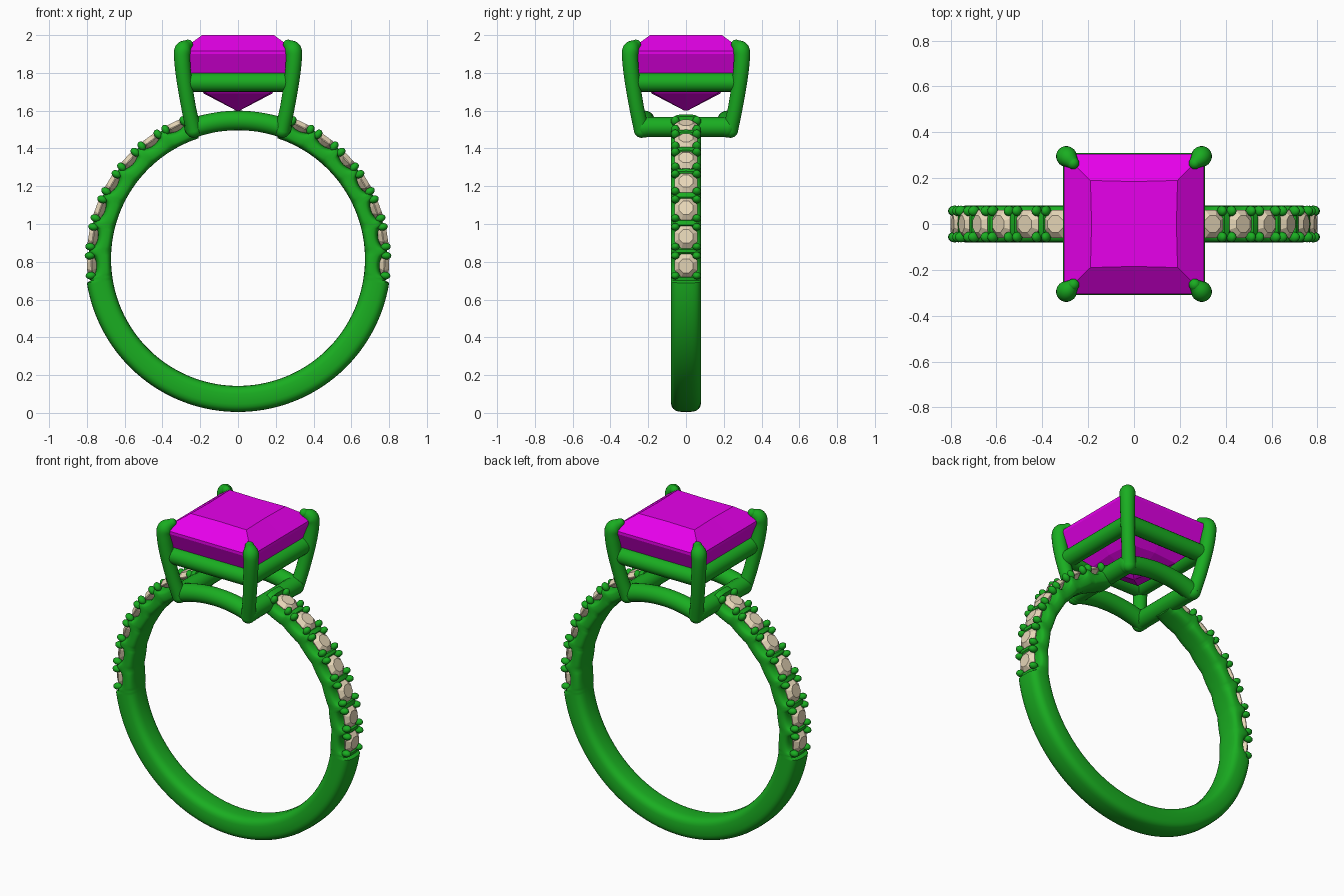
import bpy, bmesh, math
from mathutils import Vector, Matrix

if "Cube" in bpy.data.objects:
    bpy.data.objects.remove(bpy.data.objects["Cube"])

CZ = 0.815                      # height of the ring centre
STONES = [math.radians(-2.6 + 11.2 * i) for i in range(7)]


def material(name, rgb):
    m = bpy.data.materials.new(name)
    m.diffuse_color = (*rgb, 1)
    m.use_nodes = True
    m.node_tree.nodes["Principled BSDF"].inputs["Base Color"].default_value = m.diffuse_color
    return m


METAL = material("green_metal", (0.01, 0.42, 0.015))
GEM = material("magenta_gem", (0.80, 0.0, 0.83))
PALE = material("pale_stone", (0.80, 0.68, 0.48))


def finish(bm, name, mat, smooth=None):
    bmesh.ops.recalc_face_normals(bm, faces=bm.faces)
    me = bpy.data.meshes.new(name)
    bm.to_mesh(me)
    bm.free()
    ob = bpy.data.objects.new(name, me)
    bpy.context.collection.objects.link(ob)
    me.materials.append(mat)
    if smooth:
        bpy.ops.object.select_all(action='DESELECT')
        ob.select_set(True)
        bpy.context.view_layer.objects.active = ob
        bpy.ops.object.shade_smooth_by_angle(angle=math.radians(smooth))
    return ob


def loft(bm, rings):
    """Skin a list of point rings and cap both ends."""
    vs = [[bm.verts.new(p) for p in r] for r in rings]
    n = len(vs[0])
    for a, b in zip(vs, vs[1:]):
        for i in range(n):
            j = (i + 1) % n
            bm.faces.new((a[i], a[j], b[j], b[i]))
    bm.faces.new(vs[0])
    bm.faces.new(vs[-1])


def tube(bm, pts, n=20):
    """Round bar through (x, y, z, radius) points, with ball ends."""
    ps = [Vector(p[:3]) for p in pts]
    rings = []
    for i, p in enumerate(ps):
        t = (ps[min(i + 1, len(ps) - 1)] - ps[max(i - 1, 0)]).normalized()
        u = t.cross(Vector((1, -1, 0.01))).normalized()
        v = t.cross(u)
        rings.append([p + pts[i][3] * (u * math.cos(k) + v * math.sin(k))
                      for k in (2 * math.pi * j / n for j in range(n))])
    loft(bm, rings)
    for i in (0, -1):
        bmesh.ops.create_uvsphere(bm, u_segments=n, v_segments=12, radius=pts[i][3],
                                  matrix=Matrix.Translation(ps[i]))


def spline(pts, steps=6):
    """Catmull-Rom smoothing of 4-value points."""
    q = [Vector(p) for p in pts]
    q = [2 * q[0] - q[1]] + q + [2 * q[-1] - q[-2]]
    out = []
    for a, b, c, d in zip(q, q[1:], q[2:], q[3:]):
        for k in range(steps):
            t = k / steps
            out.append(0.5 * (2 * b + (c - a) * t + (2 * a - 5 * b + 4 * c - d) * t * t
                              + (3 * b - a - 3 * c + d) * t ** 3))
    return [tuple(v) for v in out] + [tuple(pts[-1])]


# Band: rounded section, scalloped around each small stone, open under the seat
def outer_radius(a):
    if math.cos(a) < 0:
        a = math.pi - a
    a = (a + math.pi) % (2 * math.pi) - math.pi
    if a < math.radians(-8.6):
        return 0.81
    s = min(abs(a - c) for c in STONES) * 0.78
    if s < 0.062:
        return 0.79 - 0.04 * math.sqrt(1 - (s / 0.062) ** 2)
    return 0.805 if a > STONES[-1] else 0.79


def section(a):
    ro, ri, pts = outer_radius(a), 0.672, []
    for k in range(28):
        c, s = math.cos(2 * math.pi * k / 28), math.sin(2 * math.pi * k / 28)
        e = 2 / 3.2
        y = 0.08 * math.copysign(abs(c) ** e, c)
        r = (ro + ri) / 2 + (ro - ri) / 2 * math.copysign(abs(s) ** e, s)
        pts.append((r * math.cos(a), y, CZ + r * math.sin(a)))
    return pts


bm = bmesh.new()
loft(bm, [section(math.radians(72 - 324 * i / 540)) for i in range(541)])
finish(bm, "band", METAL, 40)

# Small stones and the beads that hold them
stones, beads = bmesh.new(), bmesh.new()
for c in STONES:
    for a in (c, math.pi - c):
        out = Vector((math.cos(a), 0, math.sin(a)))
        tan = Vector((-out.z, 0, out.x))
        side = Vector((0, 1, 0))
        mid = Vector((0, 0, CZ))
        loft(stones, [[mid + out * h + r * (tan * math.cos(k) + side * math.sin(k))
                       for k in (math.pi * (j + 0.5) / 4 for j in range(8))]
                      for r, h in ((0.04, 0.80), (0.066, 0.778), (0.066, 0.773), (0.012, 0.735))])
        for st in (-1, 1):
            for sy in (-1, 1):
                p = mid + out * 0.783 + tan * 0.053 * st + side * 0.057 * sy
                rot = Matrix((tan, side, out)).transposed().to_4x4()
                bmesh.ops.create_uvsphere(
                    beads, u_segments=12, v_segments=8, radius=1,
                    matrix=Matrix.Translation(p) @ rot @ Matrix.Diagonal((0.02, 0.023, 0.027, 1)))
finish(stones, "band_stones", PALE)
finish(beads, "stone_beads", METAL, 60)

# Four corner claws
claw = spline([(0.235, 1.497, 0.041), (0.262, 1.62, 0.039), (0.286, 1.77, 0.041),
               (0.296, 1.88, 0.043), (0.290, 1.925, 0.044), (0.265, 1.95, 0.026)])
bm = bmesh.new()
for sx in (-1, 1):
    for sy in (-1, 1):
        tube(bm, [(d * sx, d * sy, z, r) for d, z, r in claw])
finish(bm, "claws", METAL, 50)

# Upper square rail under the centre stone
bm = bmesh.new()
for s in (-1, 1):
    tube(bm, [(-0.26, 0.26 * s, 1.75, 0.05), (0.26, 0.26 * s, 1.75, 0.05)])
    tube(bm, [(0.26 * s, -0.26, 1.75, 0.05), (0.26 * s, 0.26, 1.75, 0.05)])
finish(bm, "upper_rail", METAL, 50)

# Lower rail: straight at the sides, arched at front and back
bm = bmesh.new()
for s in (-1, 1):
    tube(bm, [(0.232 * s, -0.22, 1.513, 0.053), (0.232 * s, 0.22, 1.513, 0.053)])
    arc = [math.radians(71.5 + 37 * i / 24) for i in range(25)]
    tube(bm, [(0.733 * math.cos(a), 0.218 * s, CZ + 0.733 * math.sin(a), 0.052) for a in arc])
finish(bm, "lower_rail", METAL, 50)

# Square-cut centre stone: (corner, edge middle, height) levels
bm = bmesh.new()
levels = [(0.19, 0.185, 2.0), (0.305, 0.305, 1.917), (0.305, 0.305, 1.90),
          (0.258, 0.258, 1.79), (0.165, 0.18, 1.69), (0.008, 0.008, 1.60)]
loft(bm, [[(c, c, z), (0, m, z), (-c, c, z), (-m, 0, z),
           (-c, -c, z), (0, -m, z), (c, -c, z), (m, 0, z)] for c, m, z in levels])
finish(bm, "centre_stone", GEM)
